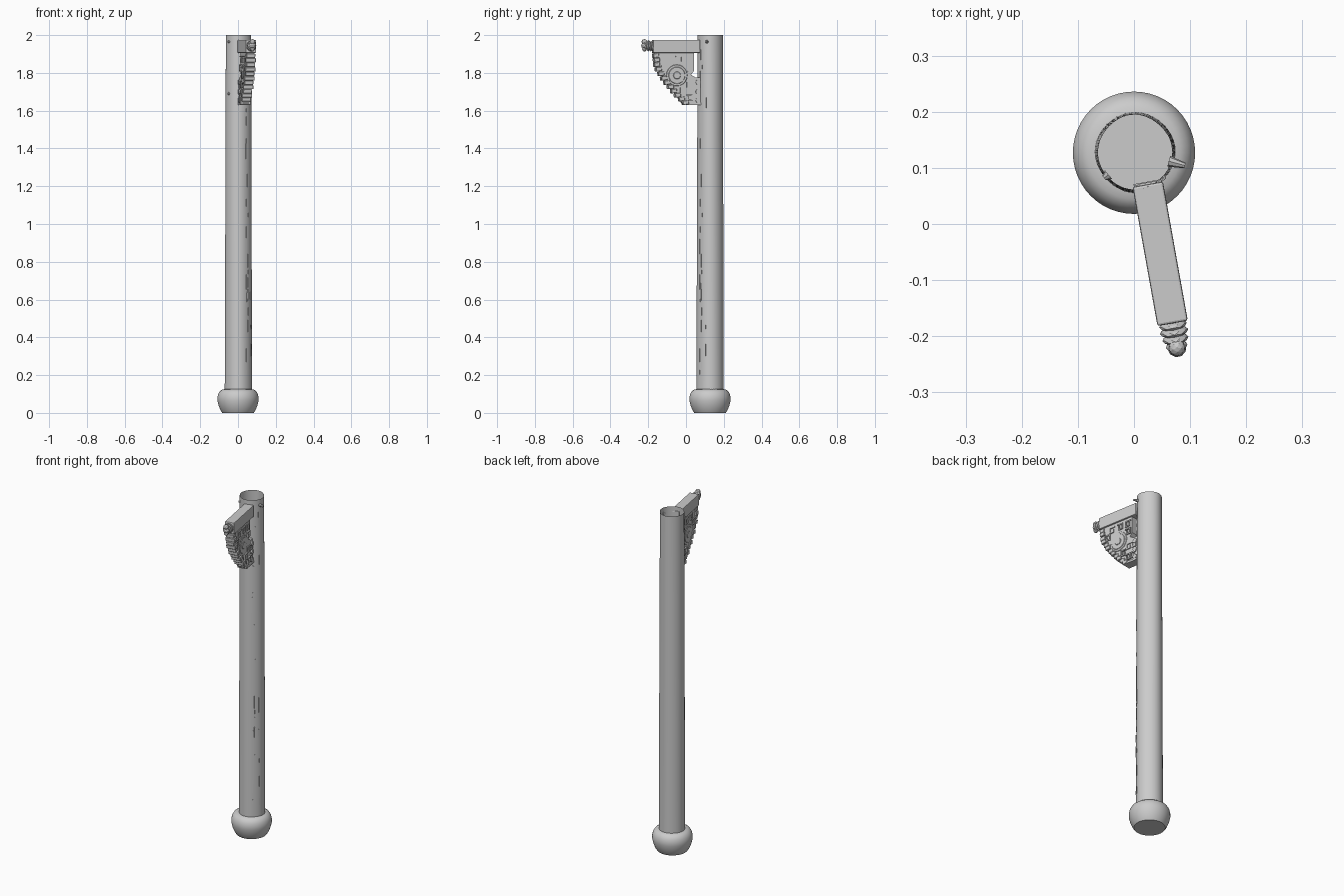
import bpy, bmesh, math, random
from mathutils import Matrix, Vector

if "Cube" in bpy.data.objects:
    bpy.data.objects.remove(bpy.data.objects["Cube"])

random.seed(4)
POST = Vector((0.002, 0.128, 0))
# bracket frame: local x runs outward from the post, y is thickness
ARM = Matrix.Translation((0.025, 0.068, 0)) @ Matrix.Rotation(math.atan2(-0.246, 0.044), 4, 'Z')


def finish(name, bm, matrix=Matrix(), smooth=None):
    bmesh.ops.recalc_face_normals(bm, faces=bm.faces)
    me = bpy.data.meshes.new(name)
    bm.to_mesh(me)
    bm.free()
    me.transform(matrix)
    ob = bpy.data.objects.new(name, me)
    bpy.context.collection.objects.link(ob)
    if smooth:
        bpy.ops.object.select_all(action='DESELECT')
        ob.select_set(True)
        bpy.context.view_layer.objects.active = ob
        bpy.ops.object.shade_smooth_by_angle(angle=math.radians(smooth))
    return ob


def bevel(ob, width, segments=1):
    m = ob.modifiers.new("soft_edges", 'BEVEL')
    m.width, m.segments = width, segments


def add_box(bm, centre, size, tilt=0):
    m = (Matrix.Translation(centre) @ Matrix.Rotation(tilt, 4, 'Y')
         @ Matrix.Diagonal((*size, 1)))
    bmesh.ops.create_cube(bm, size=1, matrix=m)


def add_disc(bm, u, z, radius, depth, sides=20):
    m = Matrix.Translation((u, 0, z)) @ Matrix.Rotation(math.pi / 2, 4, 'X')
    bmesh.ops.create_cone(bm, cap_ends=True, segments=sides, radius1=radius,
                          radius2=radius, depth=depth, matrix=m)


def prism(bm, outline, thickness):
    face = bm.faces.new([bm.verts.new((u, -thickness / 2, z)) for u, z in outline])
    new = bmesh.ops.extrude_face_region(bm, geom=[face])['geom']
    bmesh.ops.translate(bm, vec=(0, thickness, 0),
                        verts=[v for v in new if isinstance(v, bmesh.types.BMVert)])


def turned(profile, sides, wobble=0.0):
    bm = bmesh.new()
    rings = []
    for r, z in profile:
        ring = []
        for i in range(sides):
            a = 2 * math.pi * i / sides
            k = r * (1 + wobble * (math.cos(4 * a) + 0.6 * math.sin(3 * a + z)))
            ring.append(bm.verts.new((k * math.cos(a), k * math.sin(a), z)))
        rings.append(ring)
    for a, b in zip(rings, rings[1:]):
        for i in range(sides):
            j = (i + 1) % sides
            bm.faces.new((a[i], a[j], b[j], b[i]))
    return bm, rings


# base: squat rounded foot, flat underneath
bm, rings = turned([(0.083, 0), (0.093, 0.015), (0.103, 0.04), (0.109, 0.065), (0.109, 0.082),
                    (0.105, 0.1), (0.096, 0.115), (0.083, 0.124), (0.068, 0.126)], 48)
bm.faces.new(rings[0])
finish("base", bm, Matrix.Translation((0, 0.127, 0)), 40)

# post: slightly tapered, uneven hollow trunk, open at the top
bm, rings = turned([(0.0715 - 0.0055 * i / 20, 0.11 + 1.89 * i / 20) for i in range(21)], 40, 0.012)
finish("post", bm, Matrix.Translation(POST), 40)

# bark cracks: thin slivers lying along the front-right and left sides
bm = bmesh.new()
for i in range(34):
    a = math.radians(random.choice((-50, -42, -22)) + random.uniform(-4, 4))
    z = random.uniform(0.2, 1.9)
    r = 0.0715 - 0.0055 * (z - 0.11) / 1.89
    m = (Matrix.Translation(POST) @ Matrix.Rotation(a, 4, 'Z') @ Matrix.Translation((r, 0, z))
         @ Matrix.Diagonal((0.003, 0.003, random.uniform(0.02, 0.09), 1)))
    bmesh.ops.create_cube(bm, size=1, matrix=m)
finish("bark_cracks", bm)

# twig stubs near the top
bm = bmesh.new()
for angle, z, length in ((-15, 1.965, 0.03), (-140, 1.965, 0.01), (-140, 1.69, 0.01)):
    m = (Matrix.Translation(POST) @ Matrix.Rotation(math.radians(angle), 4, 'Z')
         @ Matrix.Translation((0.062 + length / 2, 0, z)) @ Matrix.Rotation(math.pi / 2, 4, 'Y'))
    bmesh.ops.create_cone(bm, cap_ends=True, segments=8, radius1=0.01, radius2=0.005,
                          depth=length, matrix=m)
finish("twig_stubs", bm, smooth=40)

# beam
bm = bmesh.new()
add_box(bm, (0.123, 0, 1.94), (0.252, 0.055, 0.068))
bevel(finish("beam", bm, ARM), 0.004, 2)

# carved finial on the beam end
bm = bmesh.new()
for i, (u, w, h) in enumerate(((0.252, 0.05, 0.056), (0.264, 0.051, 0.062), (0.277, 0.047, 0.062),
                               (0.290, 0.039, 0.058))):
    m = (Matrix.Translation((u, 0, 1.942 + 0.001 * i)) @ Matrix.Rotation(0.2, 4, 'Y')
         @ Matrix.Diagonal((0.018, w, h, 1)))
    bmesh.ops.create_icosphere(bm, subdivisions=2, radius=0.5, matrix=m)
for z, r in ((1.964, 0.015), (1.945, 0.017), (1.925, 0.012)):
    bmesh.ops.create_icosphere(bm, subdivisions=2, radius=r,
                               matrix=Matrix.Translation((0.293, 0, z)))
finish("finial", bm, ARM)

# bracket panel
bm = bmesh.new()
prism(bm, [(0.03, 1.91), (0.03, 1.81), (0.045, 1.79), (0.02, 1.775), (-0.006, 1.775),
           (-0.006, 1.632), (0.085, 1.632), (0.125, 1.685), (0.175, 1.745), (0.215, 1.81),
           (0.235, 1.85), (0.24, 1.91)], 0.036)
finish("bracket_panel", bm, ARM)

# stepped blocks along the curved outer edge
edge = [(0.233, 1.892), (0.229, 1.868), (0.228, 1.844), (0.219, 1.82), (0.205, 1.796),
        (0.19, 1.772), (0.173, 1.749), (0.154, 1.726), (0.136, 1.704), (0.116, 1.682),
        (0.094, 1.662), (0.074, 1.643)]
bm = bmesh.new()
for i, (u, z) in enumerate(edge):
    add_box(bm, (u, 0, z), (0.03, 0.055 if i % 2 else 0.047, 0.022), 0.12)
bevel(finish("edge_steps", bm, ARM), 0.002)

# round medallion with raised rings
bm = bmesh.new()
add_disc(bm, 0.122, 1.787, 0.057, 0.042)
add_disc(bm, 0.122, 1.787, 0.045, 0.047)
add_disc(bm, 0.122, 1.787, 0.02, 0.053)
bevel(finish("medallion", bm, ARM, 40), 0.002)

# fretwork: key-shaped hooks around the medallion, raised on both faces
bm = bmesh.new()
hooks = [(0.055, 1.872, 1), (0.11, 1.872, -1), (0.165, 1.872, 1), (0.195, 1.835, -1),
         (0.055, 1.825, -1), (0.05, 1.735, 1), (0.02, 1.735, -1), (0.085, 1.705, 1),
         (0.02, 1.672, 1), (0.055, 1.67, -1)]
for u, z, s in hooks:
    d = 0.045 + random.uniform(0, 0.007)
    add_box(bm, (u, 0, z + 0.015), (0.036, d, 0.007))
    add_box(bm, (u + s * 0.015, 0, z), (0.007, d, 0.035))
    add_box(bm, (u + s * 0.004, 0, z - 0.014), (0.026, d, 0.007))
    add_box(bm, (u - s * 0.007, 0, z - 0.005), (0.007, d, 0.02))
add_box(bm, (0.03, 0, 1.637), (0.075, 0.05, 0.012))
finish("fretwork", bm, ARM)

# small end beads where the lower bracket meets the post
bm = bmesh.new()
for z in (1.655, 1.70, 1.75):
    add_disc(bm, 0.008, z, 0.013, 0.05, 12)
finish("post_beads", bm, ARM, 40)
